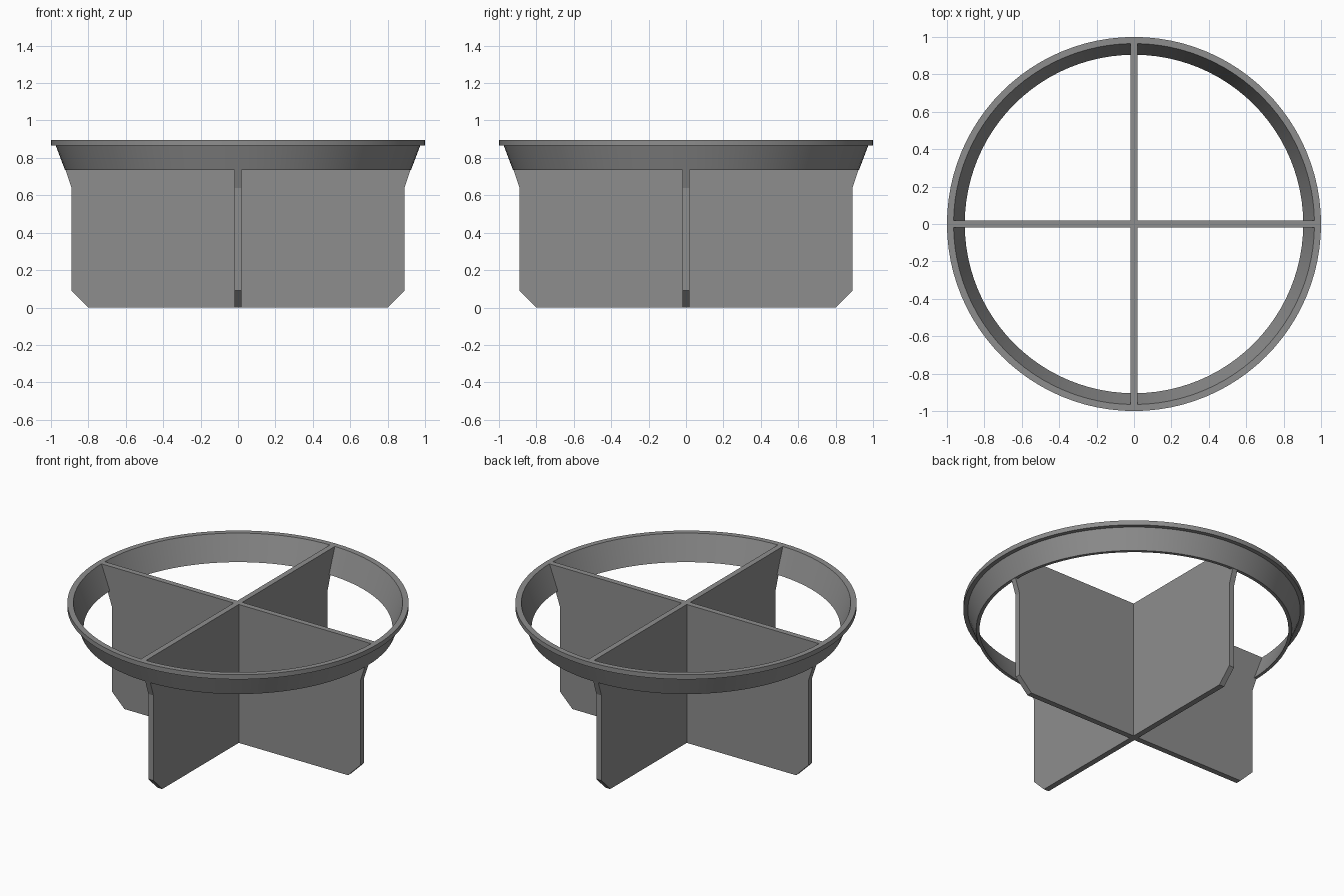
import bpy, bmesh, math
from mathutils import Matrix, Vector

if "Cube" in bpy.data.objects:
    bpy.data.objects.remove(bpy.data.objects["Cube"])

grey = bpy.data.materials.new("plain grey")
grey.diffuse_color = (0.27, 0.27, 0.27, 1)
grey.use_nodes = True
grey.node_tree.nodes["Principled BSDF"].inputs["Base Color"].default_value = grey.diffuse_color


def make_object(name, bm):
    bmesh.ops.recalc_face_normals(bm, faces=bm.faces)
    mesh = bpy.data.meshes.new(name)
    bm.to_mesh(mesh)
    bm.free()
    mesh.materials.append(grey)
    obj = bpy.data.objects.new(name, mesh)
    bpy.context.collection.objects.link(obj)
    return obj


def make_panel(name, angle):
    """Upright plate with chamfered feet and flared upper ends."""
    half = [(0.80, 0), (0.89, 0.09), (0.89, 0.64), (0.922, 0.735), (0.966, 0.865), (0.966, 0.895)]
    outline = half + [(-x, z) for x, z in reversed(half)]
    t = 0.018
    bm = bmesh.new()
    face = bm.faces.new([bm.verts.new((x, -t, z)) for x, z in outline])
    side = bmesh.ops.extrude_face_region(bm, geom=[face])["geom"]
    bmesh.ops.translate(bm, vec=Vector((0, 2 * t, 0)),
                        verts=[v for v in side if isinstance(v, bmesh.types.BMVert)])
    bmesh.ops.rotate(bm, verts=bm.verts, cent=(0, 0, 0), matrix=Matrix.Rotation(angle, 3, 'Z'))
    return make_object(name, bm)


# Crossed support panels, joined into one solid
cross = make_panel("cross_panels", 0)
cutter = make_panel("second_panel_helper", math.pi / 2)
cutter.hide_render = True
union = cross.modifiers.new("join panels", 'BOOLEAN')
union.operation = 'UNION'
union.solver = 'EXACT'
union.object = cutter
bpy.context.view_layer.objects.active = cross
bpy.ops.object.modifier_apply(modifier=union.name)
bpy.data.objects.remove(cutter)

# Flared ring with a flat outer lip
profile = [(0.905, 0.735), (0.925, 0.735), (0.974, 0.865), (1.0, 0.865), (1.0, 0.895), (0.965, 0.895)]
bm = bmesh.new()
verts = [bm.verts.new((r, 0, z)) for r, z in profile]
edges = [bm.edges.new((verts[i], verts[(i + 1) % len(verts)])) for i in range(len(verts))]
bmesh.ops.spin(bm, geom=verts + edges, cent=(0, 0, 0), axis=(0, 0, 1),
               angle=math.tau, steps=96, use_merge=True)
bmesh.ops.remove_doubles(bm, verts=bm.verts, dist=1e-5)
ring = make_object("flared_ring", bm)

# Smooth the round walls, keep corners sharp
bpy.ops.object.select_all(action='DESELECT')
ring.select_set(True)
bpy.context.view_layer.objects.active = ring
bpy.ops.object.shade_smooth_by_angle(angle=math.radians(15))
